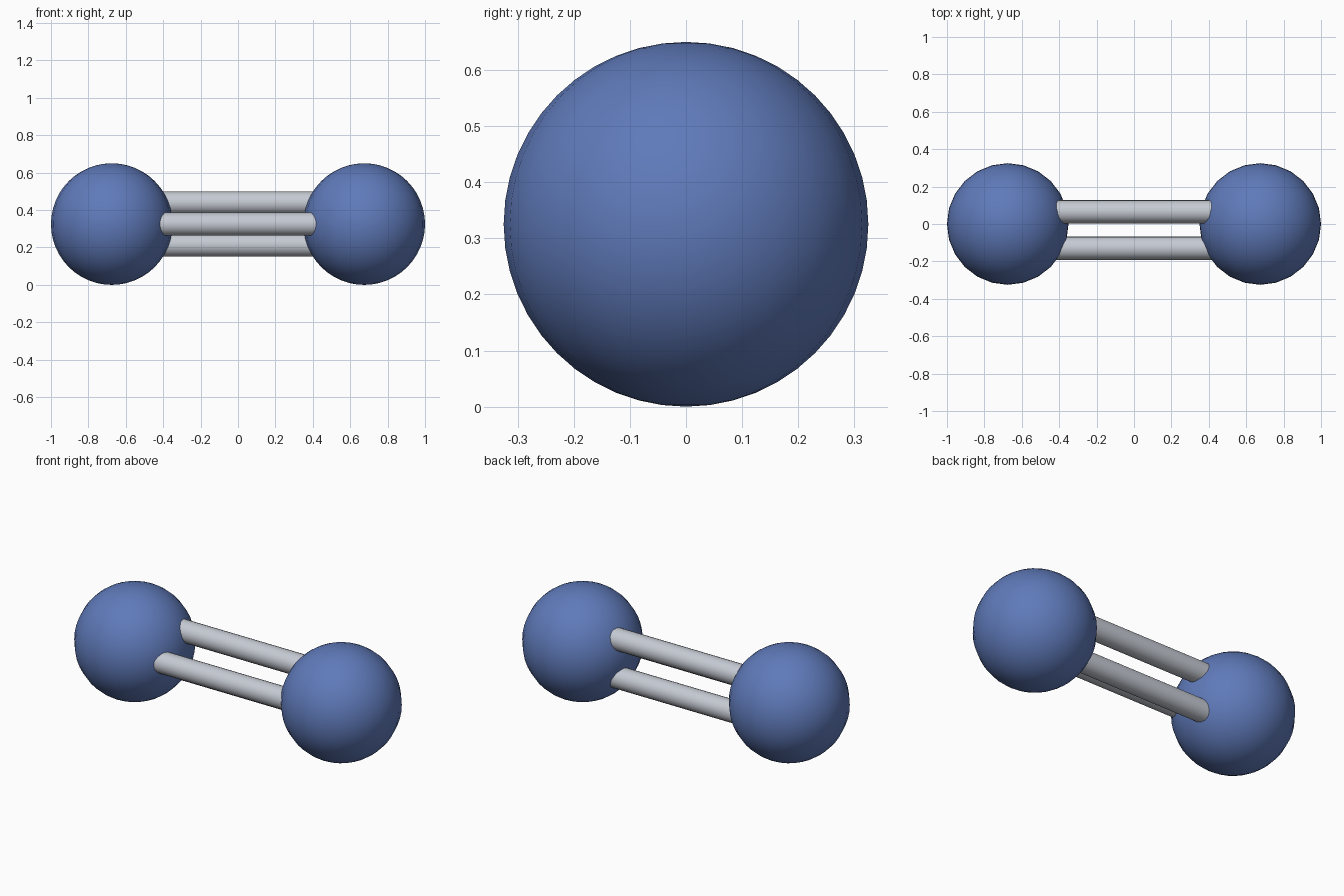
import bpy
import math

if "Cube" in bpy.data.objects:
    bpy.data.objects.remove(bpy.data.objects["Cube"], do_unlink=True)

BALL_R = 0.325    # ball radius
BALL_X = 0.675    # ball centre distance from the middle
ROD_R = 0.062     # rod radius
RING_R = 0.13     # distance of each rod from the axis


def material(name, rgb):
    m = bpy.data.materials.new(name)
    m.use_nodes = True
    colour = (*rgb, 1.0)
    m.diffuse_color = colour
    m.node_tree.nodes["Principled BSDF"].inputs["Base Color"].default_value = colour
    return m


def finish(name, mat):
    ob = bpy.context.object
    ob.name = name
    ob.data.name = name
    ob.data.materials.append(mat)
    bpy.ops.object.shade_smooth_by_angle(angle=math.radians(40))


blue = material("ball blue", (0.115, 0.195, 0.49))
grey = material("rod grey", (0.56, 0.59, 0.65))

# Two balls, one at each end
for name, side in (("left_ball", 1), ("right_ball", -1)):
    bpy.ops.mesh.primitive_uv_sphere_add(
        segments=24, ring_count=24, radius=BALL_R, location=(side * BALL_X, 0, BALL_R))
    finish(name, blue)

# Three parallel rods in a triangle, one at the front and two at the back
for name, degrees in (("front_rod", 180), ("upper_rod", 60), ("lower_rod", -60)):
    a = math.radians(degrees)
    bpy.ops.mesh.primitive_cylinder_add(
        vertices=24, radius=ROD_R, depth=2 * BALL_X, rotation=(0, math.pi / 2, 0),
        location=(0, RING_R * math.cos(a), BALL_R + RING_R * math.sin(a)))
    finish(name, grey)
